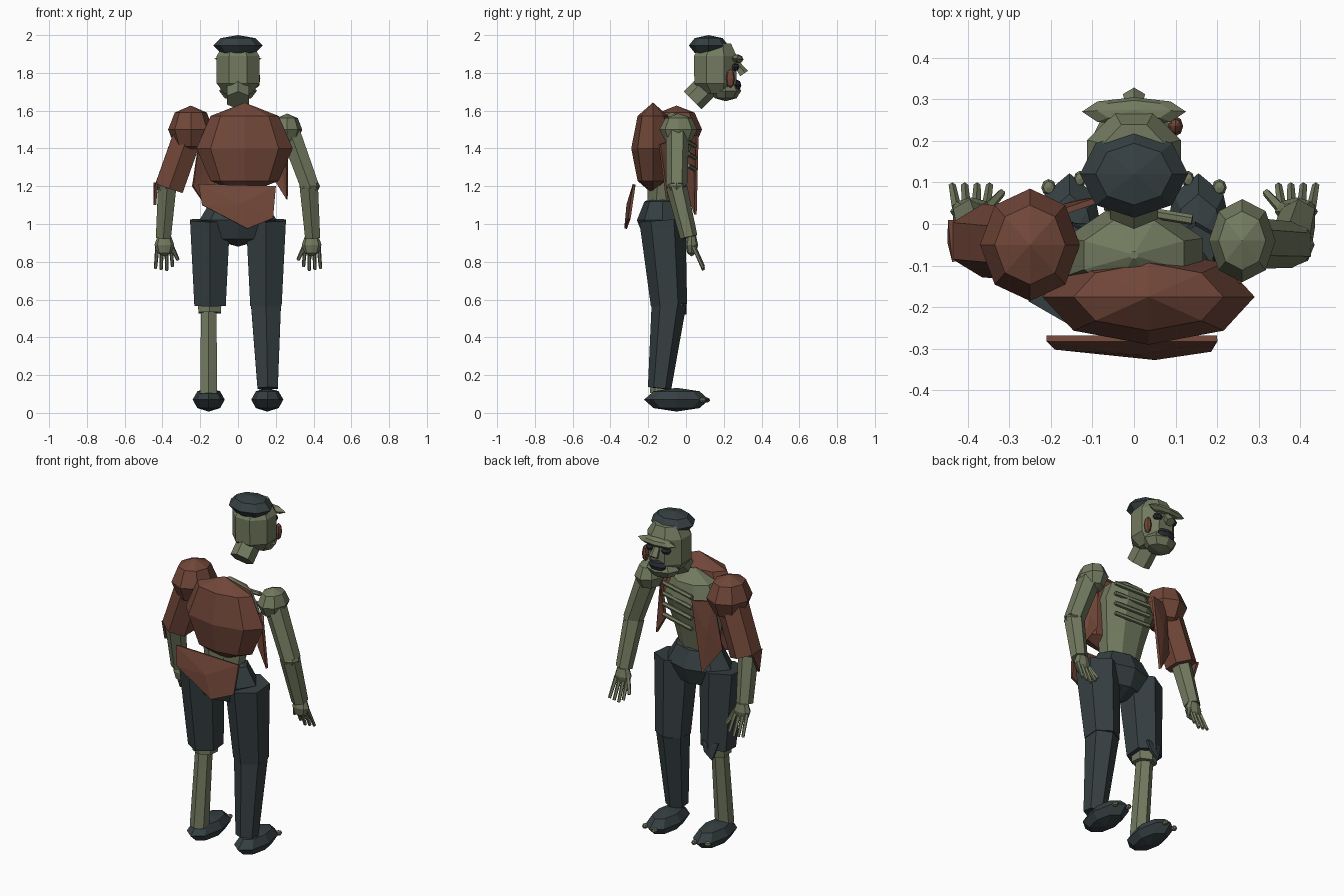
import bpy, bmesh, math
from mathutils import Vector, Matrix

if "Cube" in bpy.data.objects:
    bpy.data.objects.remove(bpy.data.objects["Cube"])


def material(name, rgb):
    m = bpy.data.materials.new(name)
    m.use_nodes = True
    m.diffuse_color = (*rgb, 1)
    m.node_tree.nodes["Principled BSDF"].inputs["Base Color"].default_value = (*rgb, 1)
    return m


SKIN = material("green skin", (.17, .195, .115))
RED = material("rust cloth", (.165, .062, .040))
SLATE = material("slate cloth", (.036, .050, .054))
DARK = material("dark mouth", (.022, .026, .032))


def finish(bm, name, mat):
    bmesh.ops.recalc_face_normals(bm, faces=bm.faces)
    me = bpy.data.meshes.new(name)
    bm.to_mesh(me)
    bm.free()
    me.materials.append(mat)
    ob = bpy.data.objects.new(name, me)
    bpy.context.collection.objects.link(ob)
    return ob


def blob(name, mat, centre, size, rot=(0, 0, 0)):
    """Faceted eight-sided ellipsoid."""
    bm = bmesh.new()
    bmesh.ops.create_uvsphere(bm, u_segments=8, v_segments=4, radius=1)
    bmesh.ops.scale(bm, vec=size, verts=bm.verts)
    ob = finish(bm, name, mat)
    ob.location, ob.rotation_euler = centre, rot
    return ob


def limb(name, mat, low, high, r_low, r_high, sides=6):
    """Tapered prism between two points, lower point first."""
    a, b = Vector(low), Vector(high)
    d = b - a
    bm = bmesh.new()
    bmesh.ops.create_cone(bm, cap_ends=True, segments=sides, radius1=r_low,
                          radius2=r_high, depth=d.length)
    turn = Vector((0, 0, 1)).rotation_difference(d).to_matrix().to_4x4()
    bm.transform(Matrix.Translation((a + b) / 2) @ turn)
    return finish(bm, name, mat)


def lathe(name, mat, rings, sides=8):
    """Stacked polygon rings given as (y centre, z, x radius, y radius)."""
    bm = bmesh.new()
    loops = []
    for cy, z, rx, ry in rings:
        loops.append([bm.verts.new((rx * math.cos(t), cy + ry * math.sin(t), z))
                      for t in [2 * math.pi * (i + .5) / sides for i in range(sides)]])
    for lo, hi in zip(loops, loops[1:]):
        for i in range(sides):
            j = (i + 1) % sides
            bm.faces.new((lo[i], lo[j], hi[j], hi[i]))
    bm.faces.new(loops[0])
    bm.faces.new(loops[-1])
    return finish(bm, name, mat)


def rag(name, mat, corners, push):
    """Torn cloth: a fan around a pushed-out middle, given some thickness."""
    bm = bmesh.new()
    vs = [bm.verts.new(c) for c in corners]
    mid = sum((Vector(c) for c in corners), Vector()) / len(corners)
    hub = bm.verts.new(mid + Vector(push))
    for i in range(len(vs)):
        bm.faces.new((vs[i], vs[(i + 1) % len(vs)], hub))
    ob = finish(bm, name, mat)
    mod = ob.modifiers.new("thickness", "SOLIDIFY")
    mod.thickness, mod.offset = .014, 0
    return ob


# Head and face
lathe("head", SKIN, [(.165, 1.69, .08, .08), (.155, 1.745, .122, .12),
                     (.155, 1.89, .122, .122), (.16, 1.955, .08, .085)])
limb("neck", SKIN, (0, .035, 1.655), (0, .14, 1.76), .066, .066)
blob("jaw", SKIN, (0, .21, 1.705), (.10, .082, .055))
blob("cap", SLATE, (0, .12, 1.945), (.13, .105, .055))
blob("brow", SKIN, (0, .27, 1.875), (.125, .035, .024), (-.15, 0, 0))
limb("nose", SKIN, (0, .305, 1.795), (0, .26, 1.86), .028, .016, 5)
blob("mouth", DARK, (0, .268, 1.735), (.058, .025, .03))
blob("ear_wound", RED, (.1, .235, 1.77), (.018, .024, .05))
for s, side in ((1, "left"), (-1, "right")):
    blob(side + "_eye", DARK, (s * .05, .258, 1.83), (.03, .024, .022))

# Torso and ribs
lathe("torso", SKIN, [(-.13, 1.08, .11, .08), (-.11, 1.24, .14, .1),
                      (-.08, 1.42, .18, .12), (-.075, 1.53, .13, .09),
                      (-.075, 1.59, .01, .01)])
for i in range(4):
    z = 1.3 + .062 * i
    limb("rib_%d" % (i + 1), SKIN, (-.07, .045, z - .01), (.14, .01, z + .01), .013, .013)

# Torn jacket
blob("jacket_back", RED, (.035, -.175, 1.4), (.255, .115, .243))
blob("jacket_shoulder", RED, (-.25, -.05, 1.5), (.12, .135, .127))
limb("jacket_sleeve", RED, (-.365, -.04, 1.19), (-.255, -.05, 1.5), .088, .088)
rag("sleeve_tatter", RED, [(-.44, .01, 1.22), (-.43, -.09, 1.22), (-.44, -.05, 1.1)], (-.005, 0, 0))
rag("back_tatter", RED, [(-.21, -.275, 1.21), (.2, -.275, 1.2), (.185, -.3, 1.03),
                         (.05, -.32, .975), (-.19, -.295, 1.1)], (0, -.015, 0))
rag("front_flap", RED, [(-.08, .06, 1.47), (-.2, .02, 1.48), (-.24, 0, 1.2),
                        (-.14, .05, 1.05)], (0, .01, 0))
rag("side_flap", RED, [(.26, -.1, 1.13), (.19, -.08, 1.24), (.2, -.06, 1.45),
                       (.26, -.14, 1.42)], (.005, 0, 0))

# Arms and hands
blob("bare_shoulder", SKIN, (.26, -.04, 1.5), (.08, .1, .085))
limb("bare_upper_arm", SKIN, (.38, -.05, 1.2), (.27, -.045, 1.5), .056, .062)
for s, side in ((1, "left"), (-1, "right")):
    blob(side + "_elbow", SKIN, (s * .38, -.05, 1.2), (.054, .054, .05))
    limb(side + "_forearm", SKIN, (s * .395, .015, .93), (s * .375, -.05, 1.2), .046, .056)
    blob(side + "_palm", SKIN, (s * .39, .03, .89), (.052, .034, .062))
    for i, reach in enumerate((.775, .755, .76, .765)):
        x = .355 + .024 * i
        limb("%s_finger_%d" % (side, i + 1), SKIN, (s * (x - .002 + .006 * (i - 1)), .092, reach),
             (s * x, .04, .88), .009, .012, 5)
    limb(side + "_thumb", SKIN, (s * .318, .075, .81), (s * .36, .03, .9), .01, .014, 5)

# Trousers and legs
blob("hips", SLATE, (0, -.125, 1.02), (.205, .135, .14))
for s, side in ((1, "left"), (-1, "right")):
    limb(side + "_thigh", SLATE, (s * .148, -.09, .57), (s * .148, -.125, 1.02), .096, .122)
    blob(side + "_shoe", SLATE, (s * .155, -.05, .07), (.085, .172, .063))
    blob(side + "_outer_toe", SKIN, (s * .205, .088, .068), (.018, .02, .014))
    blob(side + "_inner_toe", SKIN, (s * .13, .108, .068), (.015, .02, .014))
limb("trouser_shin", SLATE, (.157, -.14, .13), (.148, -.09, .58), .062, .092)
limb("bare_shin", SKIN, (-.155, -.14, .1), (-.155, -.095, .56), .052, .047)
limb("bare_knee", SKIN, (-.15, -.094, .53), (-.15, -.09, .58), .068, .072)
rag("knee_tatter", SLATE, [(-.2, -.02, .62), (-.1, -.01, .62), (-.12, -.005, .56),
                           (-.17, -.005, .52)], (0, .005, 0))
